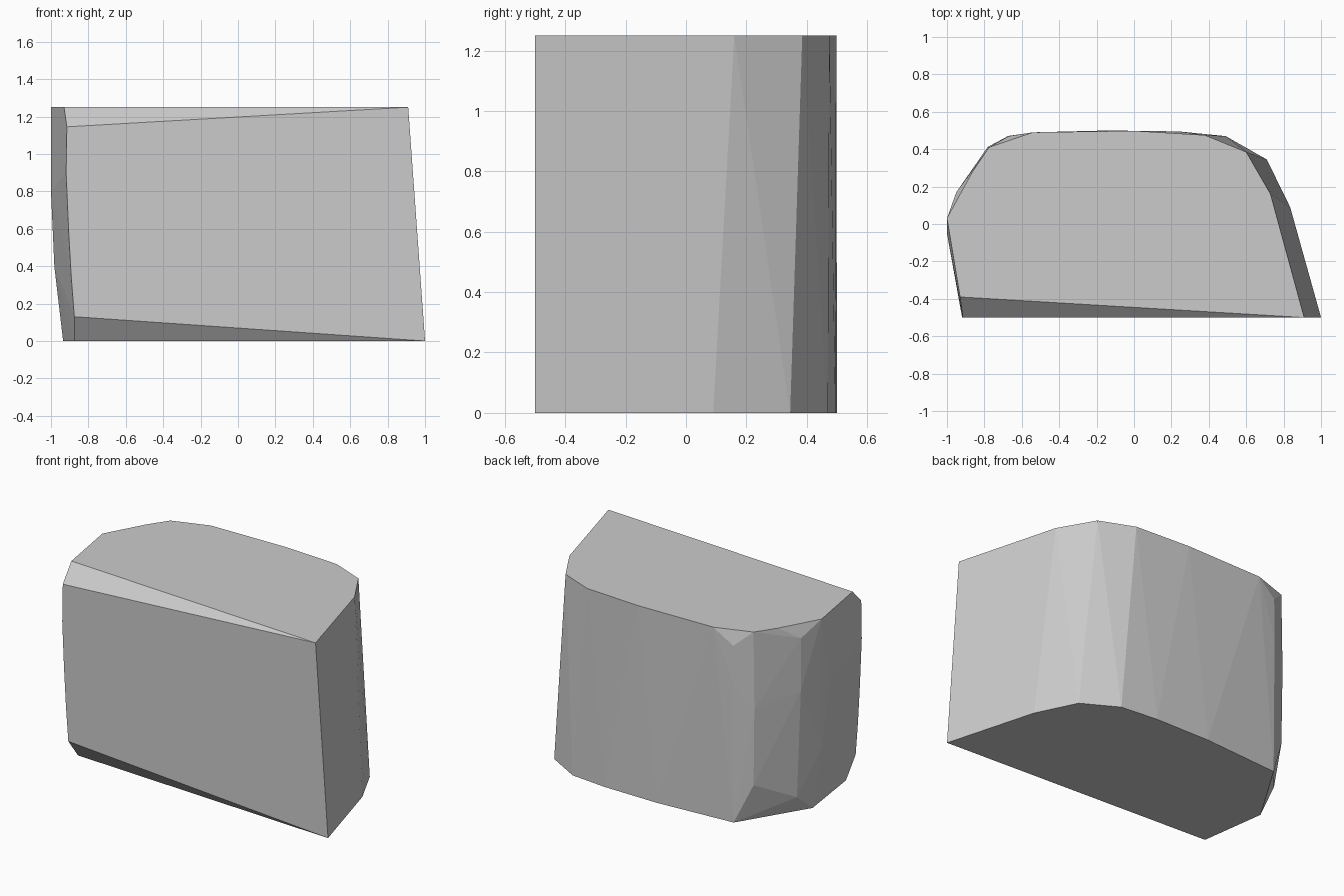
import bpy, bmesh, math

if "Cube" in bpy.data.objects:
    bpy.data.objects.remove(bpy.data.objects["Cube"])

# Faceted block: the skin stretched around a few horizontal outlines
top_outline = [(.91, -.5), (.73, .16), (.60, .385), (.38, .475), (.0, .498),
               (-.54, .49), (-.775, .41), (-.86, .285), (-1, .03), (-.93, -.39)]
bottom_outline = [(1, -.5), (.835, .09), (.71, .345), (.49, .47), (.24, .495),
                  (-.14, .5), (-.67, .465), (-.935, .03), (-.875, -.4)]
# Bulging left side: front edge, outer side and rear corner
left_side = [(-.915, -.5, 1.145), (-.919, -.5, .9), (-.906, -.5, .6),
             (-.892, -.5, .35), (-.875, -.5, .13),
             (-1, -.05, .8), (-.982, .0, .4),
             (-.95, .17, 1.165), (-.948, .17, .82), (-.92, .17, .12),
             (-.67, .47, 1.155), (-.672, .471, .9),
             (-.782, .412, .75), (-.775, .41, .25)]

bm = bmesh.new()
points = [(x, y, 1.25) for x, y in top_outline]
points += [(x, y, 0) for x, y in bottom_outline] + left_side
for p in points:
    bm.verts.new(p)
hull = bmesh.ops.convex_hull(bm, input=bm.verts)
loose = [v for v in bm.verts if not v.link_faces]
bmesh.ops.delete(bm, geom=loose, context='VERTS')

# Merge the flat top, bottom and front into single faces
bmesh.ops.dissolve_limit(bm, angle_limit=math.radians(.5),
                         verts=bm.verts, edges=bm.edges)
bmesh.ops.recalc_face_normals(bm, faces=bm.faces)
mesh = bpy.data.meshes.new("block")
bm.to_mesh(mesh)
bm.free()

block = bpy.data.objects.new("block", mesh)
bpy.context.collection.objects.link(block)
grey = bpy.data.materials.new("light_grey")
grey.diffuse_color = (.6, .6, .6, 1)
grey.use_nodes = True
grey.node_tree.nodes["Principled BSDF"].inputs["Base Color"].default_value = grey.diffuse_color
mesh.materials.append(grey)
